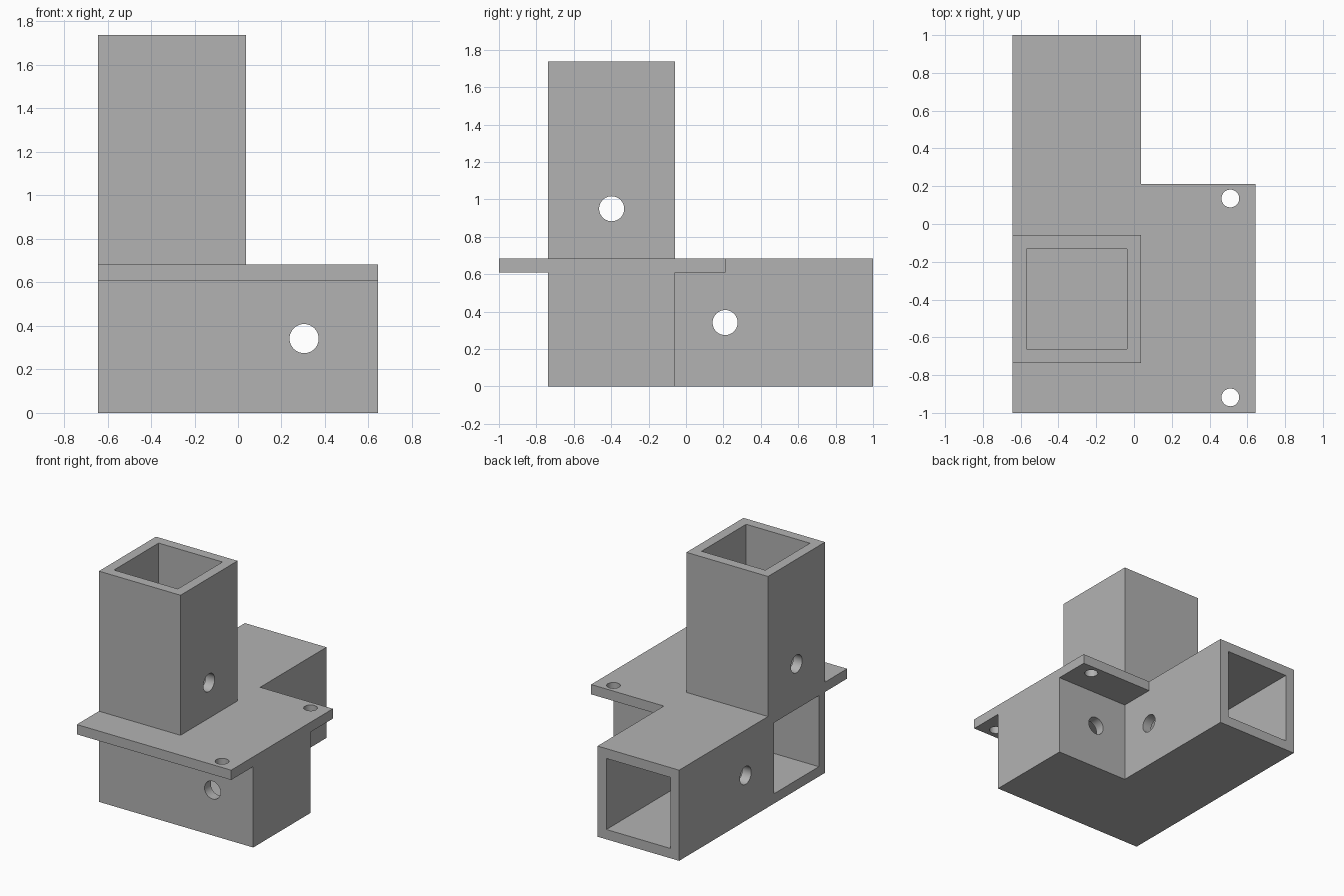
import bpy, bmesh
from math import pi
from mathutils import Matrix, Vector

cube = bpy.data.objects.get("Cube")
if cube:
    bpy.data.objects.remove(cube, do_unlink=True)

# Main dimensions
X0, X1, X2 = -0.643, 0.037, 0.643      # outer side, arm side, far end
Y0, Y1, Y2 = -0.737, -0.058, 1.0       # front of block, back of block, rear end
PLATE_FRONT, PLATE_BACK = -1.0, 0.211
H, TOP, WALL = 0.683, 1.738, 0.074
OVER = 0.1                             # cutter overshoot

grey = bpy.data.materials.new("plain_grey")
grey.use_nodes = True
grey.diffuse_color = (0.448, 0.448, 0.448, 1)
grey.node_tree.nodes["Principled BSDF"].inputs["Base Color"].default_value = grey.diffuse_color


def to_object(name, bm):
    bmesh.ops.recalc_face_normals(bm, faces=bm.faces)
    mesh = bpy.data.meshes.new(name)
    bm.to_mesh(mesh)
    bm.free()
    mesh.materials.append(grey)
    ob = bpy.data.objects.new(name, mesh)
    bpy.context.scene.collection.objects.link(ob)
    return ob


def prism(name, outline, z0, z1):
    bm = bmesh.new()
    face = bm.faces.new([bm.verts.new((x, y, z0)) for x, y in outline])
    out = bmesh.ops.extrude_face_region(bm, geom=[face])["geom"]
    verts = [v for v in out if isinstance(v, bmesh.types.BMVert)]
    bmesh.ops.translate(bm, verts=verts, vec=(0, 0, z1 - z0))
    return to_object(name, bm)


def box(name, x, y, z):
    return prism(name, [(x[0], y[0]), (x[1], y[0]), (x[1], y[1]), (x[0], y[1])], *z)


def drill(name, center, axis, radius, length):
    bm = bmesh.new()
    turn = Vector((0, 0, 1)).rotation_difference(Vector(axis)).to_matrix().to_4x4()
    bmesh.ops.create_cone(bm, cap_ends=True, segments=40, radius1=radius, radius2=radius,
                          depth=length, matrix=Matrix.Translation(center) @ turn)
    return to_object(name, bm)


def combine(target, tool, operation):
    mod = target.modifiers.new(tool.name, "BOOLEAN")
    mod.operation, mod.solver, mod.object = operation, "EXACT", tool
    tool.hide_render = True
    bpy.context.view_layer.objects.active = target
    bpy.ops.object.modifier_apply(modifier=mod.name)
    bpy.data.objects.remove(tool, do_unlink=True)


# L-shaped base holding the two horizontal sockets
body = prism("corner_bracket", [(X0, Y0), (X2, Y0), (X2, Y1), (X1, Y1), (X1, Y2), (X0, Y2)],
             0, H - WALL)

# Mounting plate, running on as the roof of the rear socket
plate = prism("mounting_plate",
              [(X0, PLATE_FRONT), (X2, PLATE_FRONT), (X2, PLATE_BACK), (X1, PLATE_BACK),
               (X1, Y2), (X0, Y2)], H - WALL, H)
combine(body, plate, "UNION")

# Upright socket
combine(body, box("upright", (X0, X1), (Y0, Y1), (H, TOP)), "UNION")

# Square pockets: each is open at one end only
inner_x = (X0 + WALL, X1 - WALL)
inner_y = (Y0 + WALL, Y1 - WALL)
inner_z = (WALL, H - WALL)
pockets = [
    box("upright_pocket", inner_x, inner_y, (H, TOP + OVER)),
    box("rear_pocket", inner_x, (Y1, Y2 + OVER), inner_z),
    box("side_pocket", (X0 - OVER, X2 - WALL), inner_y, inner_z),
]

# Pin holes through both walls of each socket, and screw holes in the plate
mid_x, mid_y, mid_z = (X0 + X1) / 2, (Y0 + Y1) / 2, H / 2
pin, offset, span = 0.067, 0.267, 0.9
holes = [
    drill("upright_pin_hole", (mid_x, mid_y, H + offset), (1, 0, 0), pin, span),
    drill("rear_pin_hole", (mid_x, Y1 + offset, mid_z), (1, 0, 0), pin, span),
    drill("side_pin_hole", (X1 + offset, mid_y, mid_z), (0, 1, 0), pin, span),
]
for y in (-0.918, 0.135):
    holes.append(drill("screw_hole", (0.51, y, H - WALL / 2), (0, 0, 1), 0.047, 0.3))

for cutter in pockets + holes:
    combine(body, cutter, "DIFFERENCE")

# Smooth hole walls, sharp edges elsewhere
bpy.ops.object.select_all(action="DESELECT")
body.select_set(True)
bpy.context.view_layer.objects.active = body
bpy.ops.object.shade_smooth_by_angle(angle=pi / 6)
